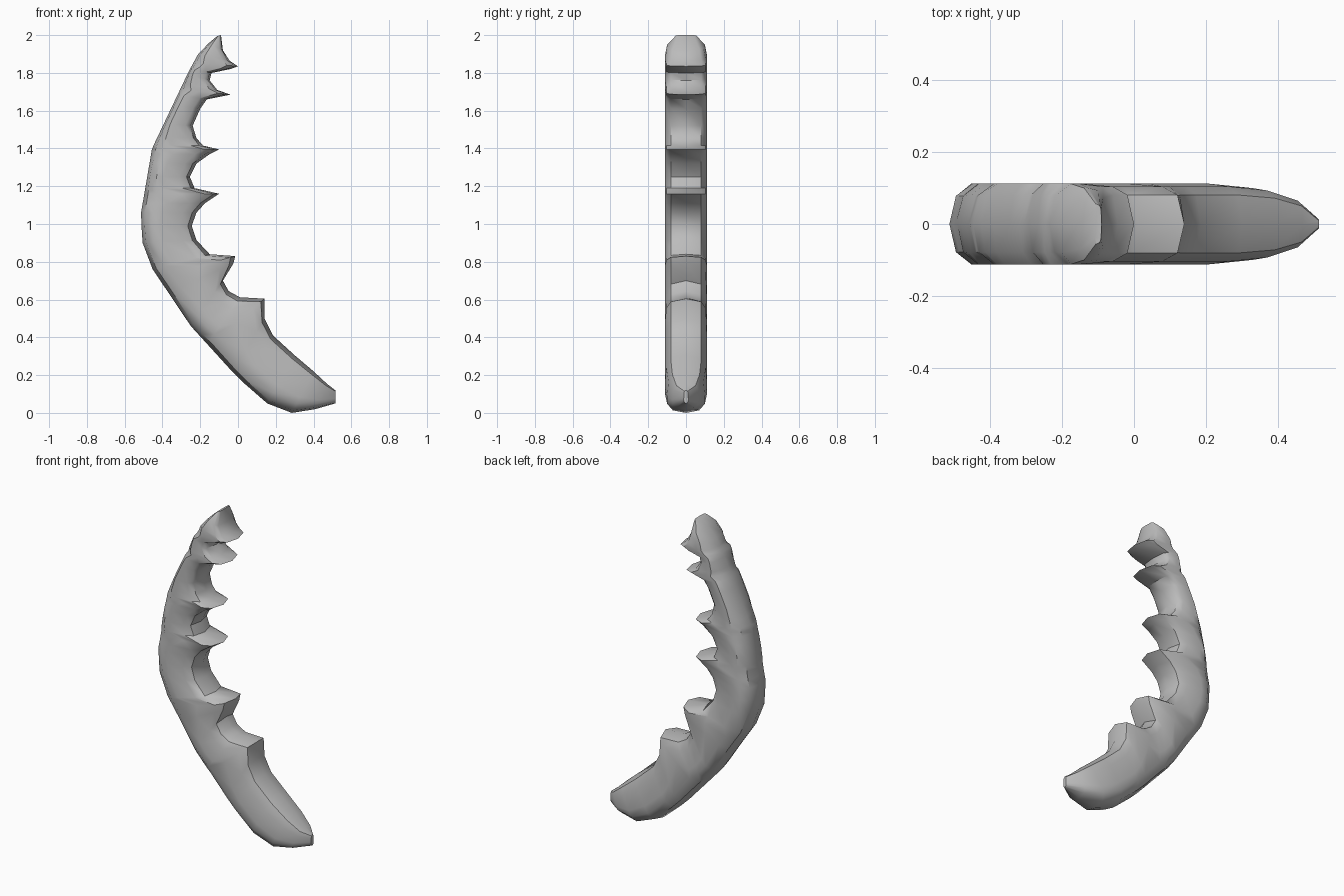
import bpy
import bmesh
from mathutils import Vector

cube = bpy.data.objects.get("Cube")
if cube:
    bpy.data.objects.remove(cube, do_unlink=True)


def sample(knots, value):
    """Piecewise linear lookup in a list of (key, value) pairs with rising keys."""
    if value <= knots[0][0]:
        return knots[0][1]
    for (a, start), (b, end) in zip(knots, knots[1:]):
        if value <= b:
            return start + (end - start) * (value - a) / (b - a)
    return knots[-1][1]


# Smooth outer edge of the jaw, from the upper tip to the lower root (x, z)
outer_edge = [Vector(p) for p in (
    (-.11, 1.995), (-.2, 1.92), (-.26, 1.81), (-.455, 1.4), (-.515, 1.05),
    (-.505, .9), (-.465, .78), (-.25, .46), (0, .185), (.155, .05),
    (.285, 0), (.41, .02), (.515, .05))]

# Toothed inner edge in the same order (x, z)
inner_edge = [Vector(p) for p in (
    (-.09, 2), (-.08, 1.92), (-.045, 1.865), (0, 1.835), (-.04, 1.82),
    (-.14, 1.8), (-.15, 1.76), (-.11, 1.71), (-.04, 1.685), (-.165, 1.66),
    (-.2, 1.61), (-.24, 1.52), (-.22, 1.455), (-.185, 1.415), (-.1, 1.395),
    (-.15, 1.37), (-.22, 1.32), (-.255, 1.25), (-.23, 1.19), (-.1, 1.16),
    (-.175, 1.11), (-.22, 1.06), (-.245, .99), (-.22, .915), (-.15, .84),
    (-.015, .83), (-.025, .79), (-.08, .7), (-.05, .645), (.01, .612),
    (.14, .605), (.14, .5), (.185, .41), (.3, .305), (.4, .22),
    (.47, .155), (.515, .12))]

# Inner height to position along the outer edge, and half width along it
pairing = [(.12, 12), (.155, 11), (.22, 10), (.305, 9), (.41, 8.2),
           (.5, 7.9), (.6, 7.4), (.7, 7), (.83, 6.2), (.915, 5),
           (1.05, 4), (1.4, 3), (1.81, 1.9), (1.92, .5), (2, 0)]
half_width = [(0, .055), (.5, .1), (1, .112), (9, .112), (10, .1), (11, .07), (12, .012)]


def cross_section(inner):
    """Closed ring around the jaw between one inner point and its outer partner."""
    u = sample(pairing, inner.y)
    i = min(int(u), len(outer_edge) - 2)
    outer = outer_edge[i].lerp(outer_edge[i + 1], u - i)
    width = sample(half_width, u)
    across = outer - inner
    fit = min(1, across.length / .32)
    step = across.normalized() * fit
    side = [(inner + step * .025, .72), (inner + step * .08, .93),
            (inner + step * .2, 1), (outer - step * .07, 1),
            (outer - step * .02, .7)]
    ring = [(inner, 0)] + side + [(outer, 0)]
    ring += [(p, -w) for p, w in reversed(side)]
    return [(p.x, w * width, p.y) for p, w in ring]


# Loft the rings into one closed body
bm = bmesh.new()
rings = [[bm.verts.new(co) for co in cross_section(p)] for p in inner_edge]
for top, low in zip(rings, rings[1:]):
    for k in range(len(top)):
        n = (k + 1) % len(top)
        bm.faces.new((top[k], top[n], low[n], low[k]))
bm.faces.new(rings[0])
bm.faces.new(rings[-1])
bmesh.ops.recalc_face_normals(bm, faces=bm.faces)
mesh = bpy.data.meshes.new("toothed_jaw")
bm.to_mesh(mesh)
bm.free()
jaw = bpy.data.objects.new("toothed_jaw", mesh)
bpy.context.collection.objects.link(jaw)

# Plain grey surface
grey = bpy.data.materials.new("plain_grey")
grey.use_nodes = True
colour = (.5, .5, .5, 1)
grey.diffuse_color = colour
grey.node_tree.nodes["Principled BSDF"].inputs["Base Color"].default_value = colour
mesh.materials.append(grey)

# Soft sides, crisp tooth edges
bpy.ops.object.select_all(action="DESELECT")
jaw.select_set(True)
bpy.context.view_layer.objects.active = jaw
bpy.ops.object.shade_smooth_by_angle(angle=.7)
